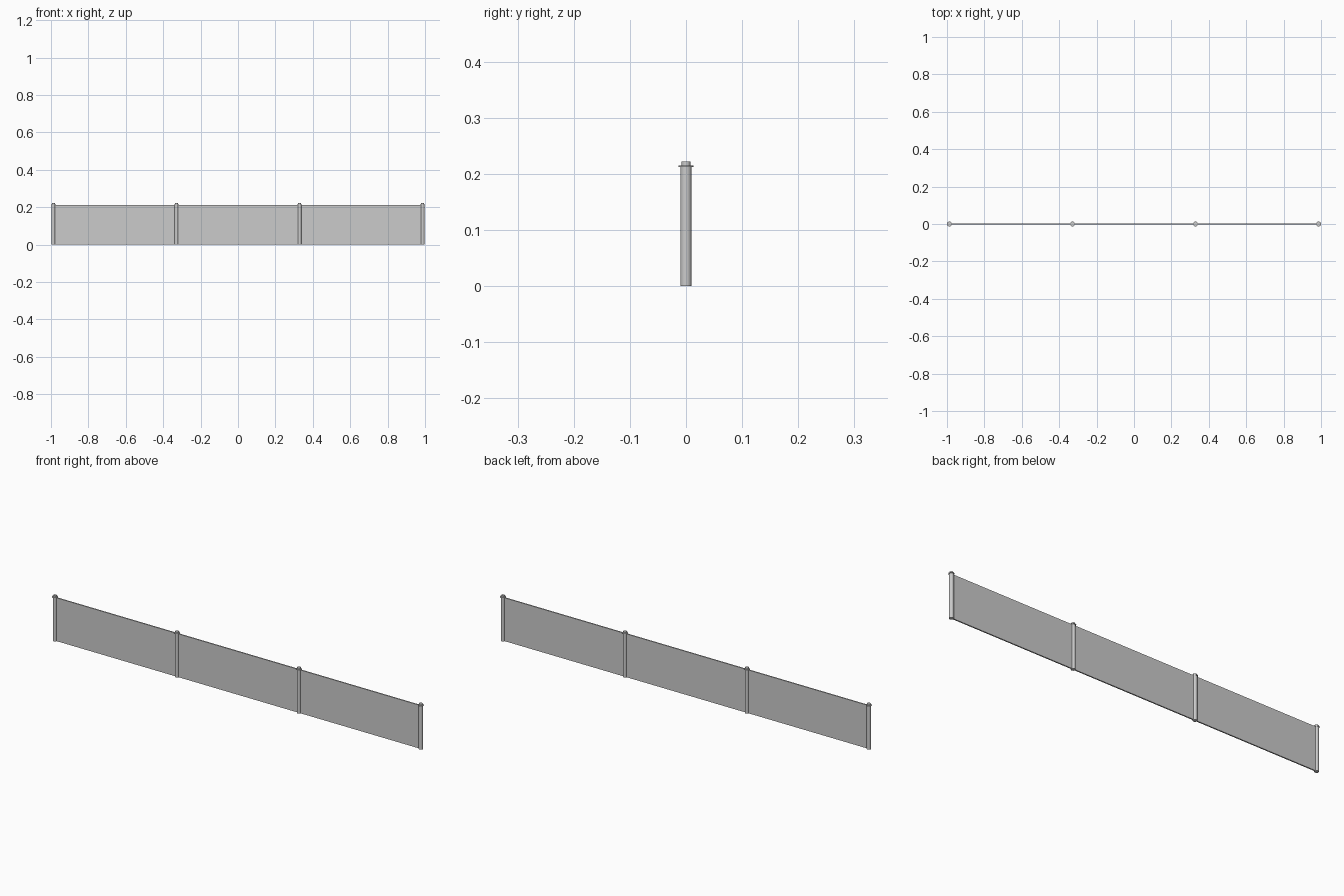
import bpy

if "Cube" in bpy.data.objects:
    bpy.data.objects.remove(bpy.data.objects["Cube"])

POST_X = 0.987
H = 0.213


def cylinder(name, x, r, z0, z1, sides=16):
    bpy.ops.mesh.primitive_cylinder_add(vertices=sides, radius=r, depth=z1 - z0,
                                        location=(x, 0, (z0 + z1) / 2))
    ob = bpy.context.object
    ob.name = name
    bpy.ops.object.shade_smooth_by_angle()
    return ob


# Long thin barrier panel running through the posts
bpy.ops.mesh.primitive_cube_add(size=1, location=(0, 0, H / 2))
panel = bpy.context.object
panel.name = "barrier_panel"
panel.scale = (2 * POST_X, 0.006, H - 0.002)
bpy.ops.object.transform_apply(location=False, rotation=False, scale=True)

# Four evenly spaced posts, each with a thin collar and a small top knob
for i in range(4):
    x = -POST_X + i * 2 * POST_X / 3
    cylinder(f"post_{i + 1}", x, 0.010, 0, H)
    cylinder(f"post_collar_{i + 1}", x, 0.013, H - 0.001, H + 0.002)
    cylinder(f"post_knob_{i + 1}", x, 0.008, H + 0.002, 0.222)
